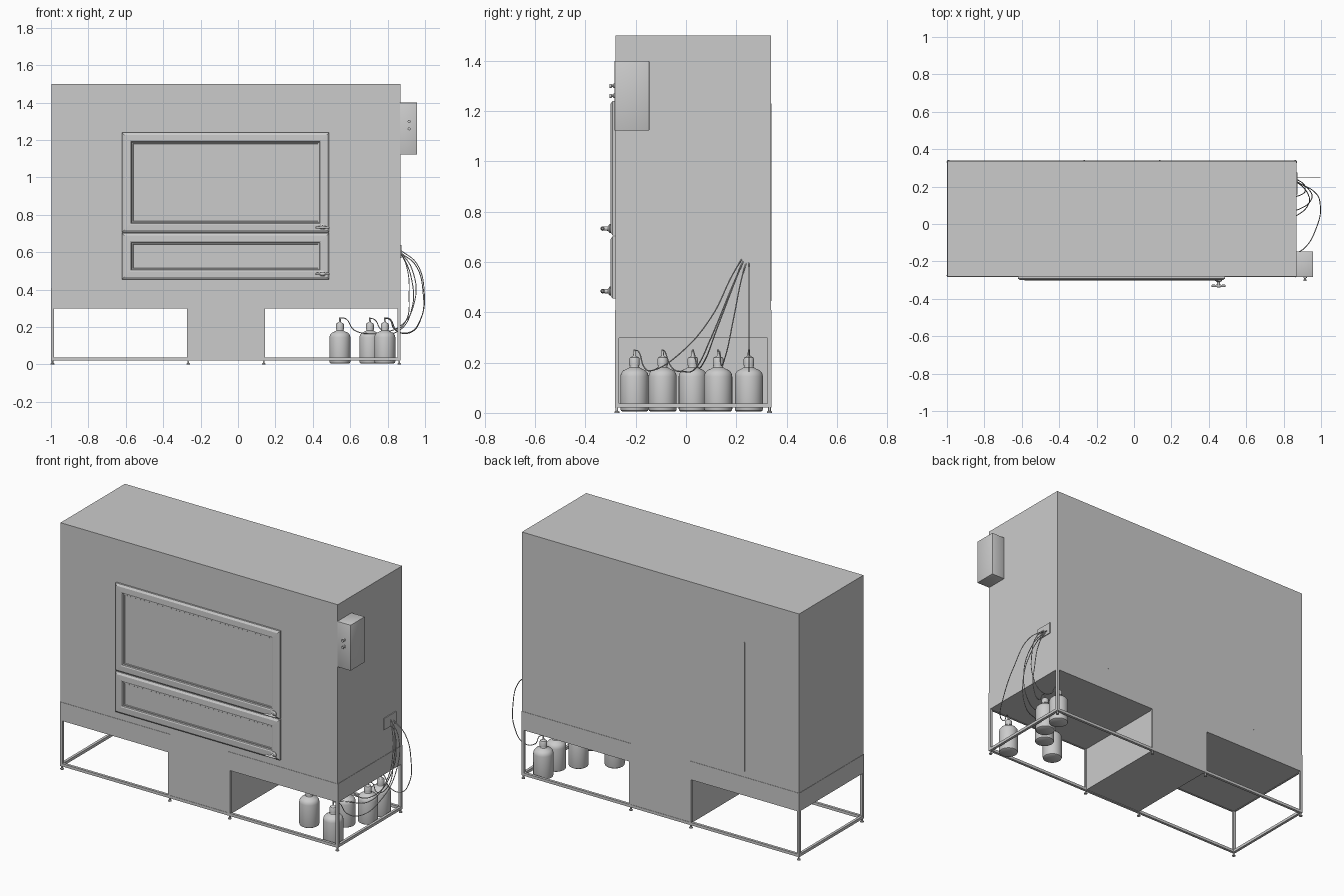
import bpy, bmesh, math
from mathutils import Vector

if "Cube" in bpy.data.objects:
    bpy.data.objects.remove(bpy.data.objects["Cube"])

X0, X1, Y0, Y1, TOP = -1.0, 0.87, -0.283, 0.34, 1.5


def make(name, bm, smooth=False):
    bmesh.ops.recalc_face_normals(bm, faces=bm.faces)
    me = bpy.data.meshes.new(name)
    bm.to_mesh(me)
    bm.free()
    ob = bpy.data.objects.new(name, me)
    bpy.context.collection.objects.link(ob)
    if smooth:
        bpy.ops.object.select_all(action='DESELECT')
        ob.select_set(True)
        bpy.context.view_layer.objects.active = ob
        bpy.ops.object.shade_smooth_by_angle(angle=math.radians(35))
    return ob


def box(name, x0, x1, y0, y1, z0, z1, bevel=0):
    bm = bmesh.new()
    bmesh.ops.create_cube(bm, size=1)
    for v in bm.verts:
        v.co = Vector(((x0 + x1) / 2 + v.co.x * (x1 - x0),
                       (y0 + y1) / 2 + v.co.y * (y1 - y0),
                       (z0 + z1) / 2 + v.co.z * (z1 - z0)))
    if bevel:
        bmesh.ops.bevel(bm, geom=bm.edges[:], offset=bevel, segments=2,
                        affect='EDGES', profile=0.5)
    return make(name, bm, bevel > 0)


def lathe(name, profile, origin, axis=(0, 0, 1), sides=24):
    """Spin (radius, height) points about an axis through origin."""
    bm = bmesh.new()
    rot = Vector((0, 0, 1)).rotation_difference(Vector(axis))
    rings = [[bm.verts.new(Vector(origin) + rot @ Vector(
        (r * math.cos(2 * math.pi * i / sides), r * math.sin(2 * math.pi * i / sides), h)))
        for i in range(sides)] for r, h in profile]
    for a, b in zip(rings, rings[1:]):
        for i in range(sides):
            j = (i + 1) % sides
            bm.faces.new((a[i], a[j], b[j], b[i]))
    bm.faces.new(rings[0])
    bm.faces.new(rings[-1])
    return make(name, bm, True)


def door(name, x0, x1, z0, z1):
    """Raised frame with a recessed pane, from nested rectangles (inset, y)."""
    steps = [(0, -0.28), (0, -0.292), (0.004, -0.295), (0.012, -0.300), (0.042, -0.301),
             (0.049, -0.298), (0.052, -0.292), (0.058, -0.292), (0.060, -0.289)]
    bm = bmesh.new()
    rings = [[bm.verts.new((x, y, z)) for x, z in
              ((x0 + d, z0 + d), (x1 - d, z0 + d), (x1 - d, z1 - d), (x0 + d, z1 - d))]
             for d, y in steps]
    for a, b in zip(rings, rings[1:]):
        for i in range(4):
            j = (i + 1) % 4
            bm.faces.new((a[i], a[j], b[j], b[i]))
    bm.faces.new(rings[0])
    bm.faces.new(rings[-1])
    make(name, bm)


def hose(name, pts, radius=0.0025):
    cu = bpy.data.curves.new(name, 'CURVE')
    cu.dimensions = '3D'
    cu.bevel_depth, cu.bevel_resolution, cu.resolution_u = radius, 2, 10
    sp = cu.splines.new('BEZIER')
    sp.bezier_points.add(len(pts) - 1)
    for p, co in zip(sp.bezier_points, pts):
        p.co = co
        p.handle_left_type = p.handle_right_type = 'AUTO'
    ob = bpy.data.objects.new(name, cu)
    bpy.context.collection.objects.link(ob)
    bpy.ops.object.select_all(action='DESELECT')
    ob.select_set(True)
    bpy.context.view_layer.objects.active = ob
    bpy.ops.object.convert(target='MESH')


# Cabinet: upper chamber and central base housing
e = 0.002
box("cabinet_body", X0 + e, X1 - e, Y0 + e, Y1 - e, 0.30, TOP)
box("base_housing", -0.262, 0.137, Y0 + e, Y1 - e, 0.025, 0.31)

# Skirt panels round the foot of the chamber, either side of the housing
for side, a, b in (("left", X0, -0.272), ("right", 0.142, X1)):
    box(f"{side}_front_skirt", a, b, Y0, Y0 + 0.01, 0.298, 0.41)
    box(f"{side}_back_skirt", a, b, Y1 - 0.01, Y1, 0.298, 0.41)
box("left_end_skirt", X0, X0 + 0.01, Y0, Y1, 0.298, 0.41)
box("right_end_skirt", X1 - 0.01, X1, Y0, Y1, 0.298, 0.41)

# Vertical seams on the back and the right end
for i, x in enumerate((-0.63, 0.48)):
    box(f"back_seam_{i}", x - 0.003, x + 0.003, Y1 - 0.01, Y1, 0.445, 1.23)
box("end_seam", X1 - 0.01, X1, 0.327, 0.332, 0.41, 1.22)

# Base frame: rails, posts and feet
t = 0.016
for nm, y in (("front", Y0), ("back", Y1 - t)):
    box(f"{nm}_rail", X0, X1, y, y + t, 0.021, 0.038)
    for i, x in enumerate((X0, -0.272, 0.132, X1 - t)):
        outer = i in (0, 3)
        w = t if outer else 0.012
        box(f"{nm}_post_{i}", x, x + w, y, y + t, 0.021, 0.41)
        lathe(f"{nm}_foot_{i}", [(0.010, 0), (0.010, 0.005), (0.005, 0.008), (0.005, 0.022)],
              (x + w / 2, y + t / 2, 0), sides=12)
for nm, x in (("left", X0), ("right", X1 - t)):
    box(f"{nm}_end_rail", x, x + t, Y0, Y1, 0.021, 0.038)

# Doors with T handles
door("upper_door", -0.62, 0.487, 0.706, 1.24)
door("lower_door", -0.62, 0.487, 0.455, 0.702)
for nm, z in (("upper", 0.733), ("lower", 0.484)):
    lathe(f"{nm}_handle_stem", [(0.018, 0), (0.018, 0.006), (0.009, 0.012), (0.008, 0.034)],
          (0.452, -0.298, z), (0, -1, 0), 20)
    lathe(f"{nm}_handle_bar", [(0.004, -0.038), (0.007, -0.034), (0.006, -0.015), (0.009, 0),
                               (0.006, 0.015), (0.007, 0.034), (0.004, 0.038)],
          (0.452, -0.331, z), (1, 0, 0), 16)

# Control box with two knobs
box("control_box", X1 - 0.004, 0.957, -0.284, -0.146, 1.122, 1.40, 0.003)
for i, z in enumerate((1.30, 1.26)):
    lathe(f"control_knob_{i}", [(0.009, 0), (0.009, 0.005), (0.005, 0.007), (0.005, 0.012),
                                (0.008, 0.014), (0.008, 0.021)],
          (0.915, -0.283, z), (0, -1, 0), 16)

# Port plate
box("port_plate", X1 - 0.005, X1 + 0.003, 0.157, 0.275, 0.57, 0.64)

# Bottles with caps and dip-tube stems
bottles = [(0.785, -0.205), (0.545, -0.093), (0.705, 0.027), (0.785, 0.128), (0.785, 0.25)]
bottle_profile = [(0.048, 0.005), (0.054, 0.009), (0.056, 0.016), (0.056, 0.145), (0.053, 0.158),
                  (0.044, 0.169), (0.028, 0.176), (0.020, 0.181), (0.018, 0.186), (0.018, 0.192)]
cap_profile = [(0.021, 0.188), (0.021, 0.214), (0.017, 0.221), (0.007, 0.225), (0.005, 0.228),
               (0.004, 0.252)]
for i, (x, y) in enumerate(bottles):
    lathe(f"bottle_{i}", bottle_profile, (x, y, 0), sides=32)
    lathe(f"bottle_cap_{i}", cap_profile, (x, y, 0), sides=20)

# Hoses from each bottle, out past the end and up to the port
routes = [
    [(0.81, -0.19, 0.245), (0.85, -0.165, 0.18), (0.91, -0.13, 0.17), (0.975, -0.02, 0.24),
     (0.996, 0.10, 0.38), (0.955, 0.18, 0.54), (0.868, 0.222, 0.612)],
    [(0.575, -0.085, 0.245), (0.62, -0.06, 0.185), (0.74, -0.01, 0.165), (0.86, 0.04, 0.18),
     (0.93, 0.10, 0.30), (0.925, 0.17, 0.47), (0.868, 0.23, 0.61)],
    [(0.73, 0.032, 0.24), (0.77, 0.045, 0.185), (0.86, 0.07, 0.20),
     (0.945, 0.125, 0.34), (0.93, 0.19, 0.51), (0.868, 0.228, 0.605)],
    [(0.81, 0.135, 0.24), (0.84, 0.14, 0.19), (0.89, 0.155, 0.22),
     (0.915, 0.19, 0.38), (0.90, 0.22, 0.53), (0.868, 0.24, 0.60)],
    [(0.81, 0.25, 0.24), (0.84, 0.25, 0.185), (0.92, 0.25, 0.17), (0.98, 0.25, 0.25),
     (0.99, 0.25, 0.38), (0.95, 0.25, 0.53), (0.868, 0.25, 0.598)],
]
for i, ((x, y), path) in enumerate(zip(bottles, routes)):
    hose(f"hose_{i}", [(x, y, 0.248)] + path)
